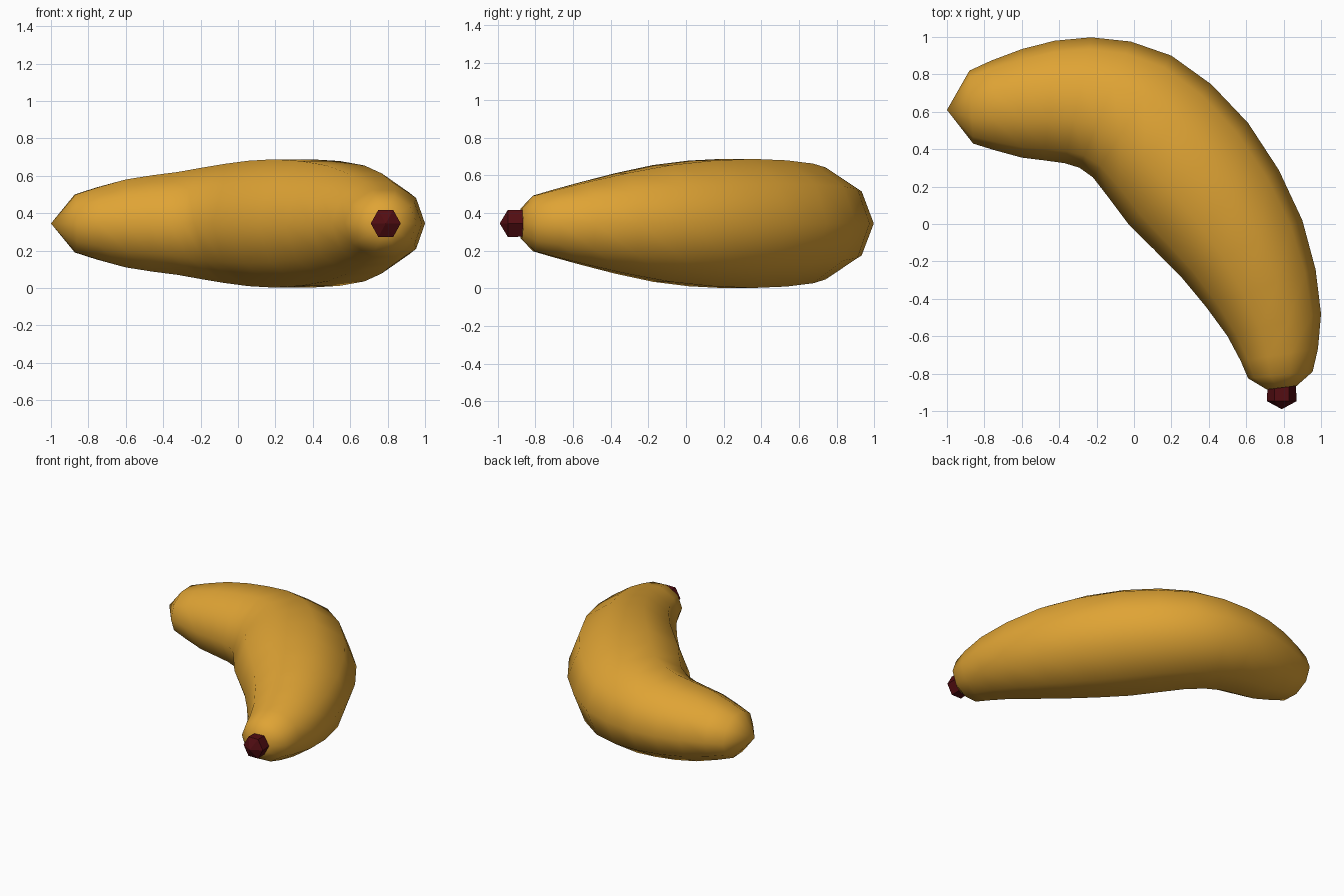
import bpy, bmesh, math
from mathutils import Vector

if "Cube" in bpy.data.objects:
    bpy.data.objects.remove(bpy.data.objects["Cube"])

ZC = 0.345


def material(name, rgb):
    m = bpy.data.materials.new(name)
    m.diffuse_color = (*rgb, 1)
    m.use_nodes = True
    m.node_tree.nodes["Principled BSDF"].inputs["Base Color"].default_value = m.diffuse_color
    return m


def loft(name, rings, sides, mat, start=None, end=None, smooth=True):
    """Skin rings given as (outer xy, inner xy, half height); ends close to a point."""
    bm = bmesh.new()
    loops = []
    for ox, oy, ix, iy, h in rings:
        c = Vector(((ox + ix) / 2, (oy + iy) / 2, ZC))
        u = Vector(((ox - ix) / 2, (oy - iy) / 2, 0))
        top = max(math.sin(2 * math.pi * k / sides) for k in range(sides))
        loop = []
        for k in range(sides):
            a = 2 * math.pi * k / sides
            loop.append(bm.verts.new(c + u * math.cos(a) + Vector((0, 0, h / top * math.sin(a)))))
        loops.append(loop)
    for a, b in zip(loops, loops[1:]):
        for k in range(sides):
            j = (k + 1) % sides
            bm.faces.new((a[k], a[j], b[j], b[k]))
    for loop, tip in ((loops[0], start), (loops[-1], end)):
        if tip is None:
            bm.faces.new(loop)
        else:
            p = bm.verts.new(tip)
            for k in range(sides):
                bm.faces.new((loop[k], loop[(k + 1) % sides], p))
    bmesh.ops.recalc_face_normals(bm, faces=bm.faces)
    for f in bm.faces:
        f.smooth = smooth
    me = bpy.data.meshes.new(name)
    bm.to_mesh(me)
    bm.free()
    me.materials.append(mat)
    ob = bpy.data.objects.new(name, me)
    bpy.context.collection.objects.link(ob)
    return ob


def refine(rings, n):
    """Catmull-Rom interpolation between the key rings."""
    out = []
    for i in range(len(rings) - 1):
        p0, p1, p2 = rings[max(i - 1, 0)], rings[i], rings[i + 1]
        p3 = rings[min(i + 2, len(rings) - 1)]
        for s in range(n):
            t = s / n
            out.append([0.5 * (2 * b + (c - a) * t + (2 * a - 5 * b + 4 * c - d) * t * t
                               + (3 * b - a - 3 * c + d) * t ** 3)
                        for a, b, c, d in zip(p0, p1, p2, p3)])
    return out + [rings[-1]]


yellow = material("ripe yellow", (0.74, 0.37, 0.035))
dark_red = material("dark red brown", (0.085, 0.004, 0.006))

# fruit body: outer edge, inner edge and half height of each section
keys = [
    (-0.88, 0.82, -0.86, 0.43, 0.155),
    (-0.60, 0.935, -0.60, 0.355, 0.235),
    (-0.23, 0.998, -0.37, 0.325, 0.275),
    (0.20, 0.90, -0.22, 0.25, 0.318),
    (0.61, 0.54, -0.03, 0.00, 0.343),
    (0.90, 0.02, 0.25, -0.28, 0.31),
    (1.00, -0.48, 0.50, -0.60, 0.22),
    (0.955, -0.79, 0.61, -0.825, 0.148),
]
body = refine(keys, 2) + [(0.87, -0.865, 0.71, -0.885, 0.08)]
loft("fruit_body", body, 10, yellow, start=(-1.0, 0.61, ZC))

# stem stub: six-sided with a shallow point
stub = [(0.865, -0.86, 0.715, -0.86, 0.07), (0.87, -0.947, 0.71, -0.947, 0.072)]
loft("stem_stub", stub, 6, dark_red, end=(0.79, -0.99, ZC), smooth=False)
